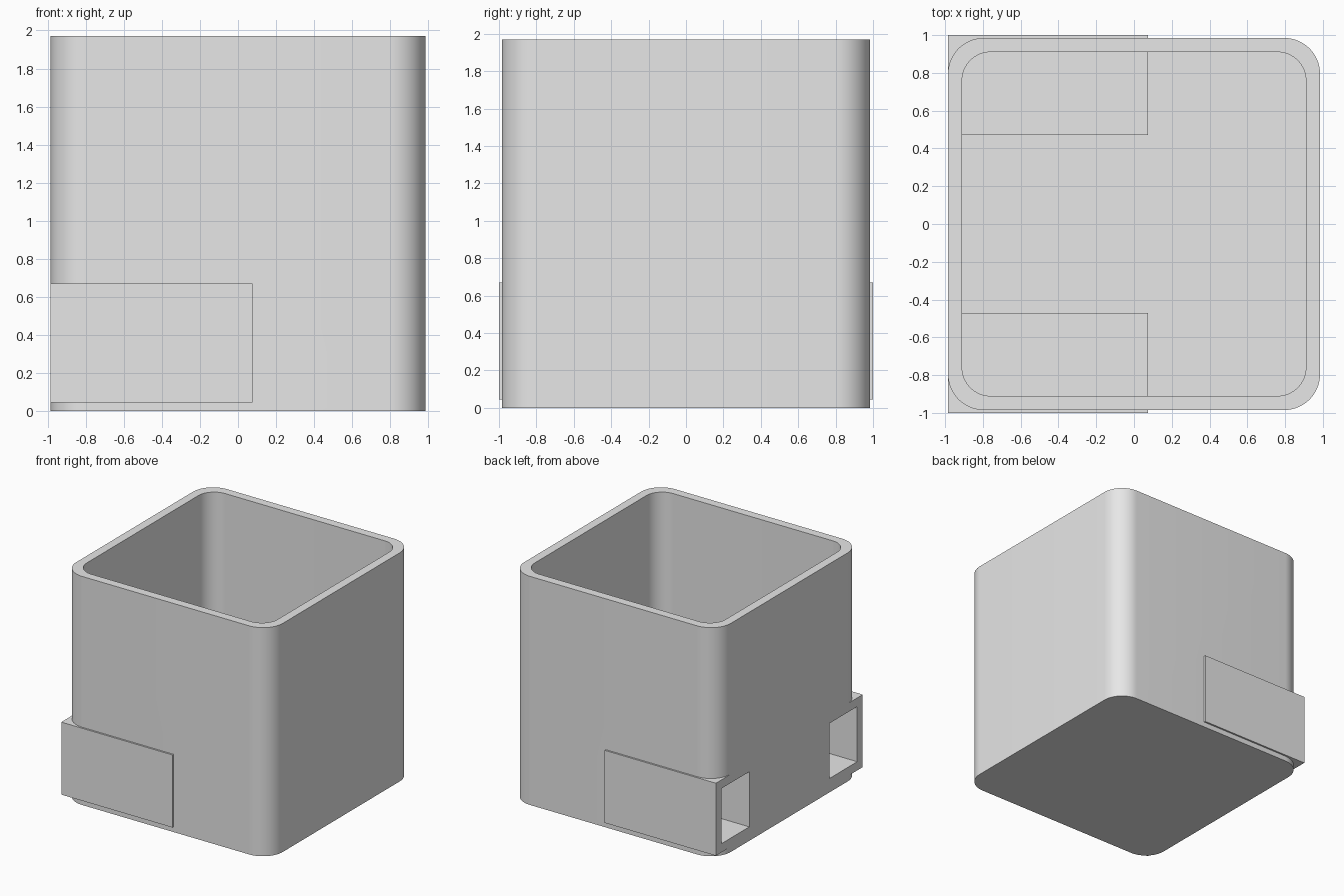
import bpy, bmesh, math

cube = bpy.data.objects.get("Cube")
if cube:
    bpy.data.objects.remove(cube, do_unlink=True)

grey = bpy.data.materials.new("plain grey")
grey.use_nodes = True
grey.diffuse_color = (0.8, 0.8, 0.8, 1)
grey.node_tree.nodes["Principled BSDF"].inputs["Base Color"].default_value = (0.8, 0.8, 0.8, 1)

HALF, HEIGHT, WALL = 0.985, 1.97, 0.075
SEGMENTS = 16


def finish(name, bm):
    bmesh.ops.recalc_face_normals(bm, faces=bm.faces)
    mesh = bpy.data.meshes.new(name)
    bm.to_mesh(mesh)
    bm.free()
    mesh.materials.append(grey)
    obj = bpy.data.objects.new(name, mesh)
    bpy.context.collection.objects.link(obj)
    return obj


def rounded_square(bm, half, radius, z):
    """Ring of vertices around a square with rounded corners."""
    ring = []
    for corner in range(4):
        middle = math.radians(45 + 90 * corner)
        cx = math.copysign(half - radius, math.cos(middle))
        cy = math.copysign(half - radius, math.sin(middle))
        for i in range(SEGMENTS + 1):
            a = math.radians(90 * corner + 90 * i / SEGMENTS)
            ring.append(bm.verts.new((cx + radius * math.cos(a), cy + radius * math.sin(a), z)))
    return ring


def box(name, low, high):
    bm = bmesh.new()
    bmesh.ops.create_cube(bm, size=1)
    for v in bm.verts:
        v.co = [lo + (c + 0.5) * (hi - lo) for c, lo, hi in zip(v.co, low, high)]
    return finish(name, bm)


def combine(target, tool, operation):
    """Apply a boolean and discard its tool."""
    tool.hide_render = True
    mod = target.modifiers.new(operation.title(), 'BOOLEAN')
    mod.operation, mod.object, mod.solver = operation, tool, 'EXACT'
    bpy.context.view_layer.objects.active = target
    bpy.ops.object.modifier_apply(modifier=mod.name)
    bpy.data.objects.remove(tool, do_unlink=True)


# Open container with a solid floor
bm = bmesh.new()
rings = [rounded_square(bm, HALF, 0.19, 0), rounded_square(bm, HALF, 0.19, HEIGHT),
         rounded_square(bm, HALF - WALL, 0.15, HEIGHT), rounded_square(bm, HALF - WALL, 0.15, WALL)]
for a, b in zip(rings, rings[1:]):
    for i in range(len(a)):
        j = (i + 1) % len(a)
        bm.faces.new((a[i], a[j], b[j], b[i]))
bm.faces.new(rings[0])
bm.faces.new(rings[-1])
container = finish("square_container", bm)

# Two sleeves set in the walls, then their pockets opening to the side
LOW_Z, HIGH_Z, END_X = 0.045, 0.67, 0.075
INNER_Y, OUTER_Y = 0.47, 1.0
for side in (-1, 1):
    y0, y1 = sorted((side * INNER_Y, side * OUTER_Y))
    sleeve = box("sleeve", (-HALF, y0, LOW_Z), (END_X, y1, HIGH_Z))
    combine(container, sleeve, 'UNION')
    pocket = box("pocket_cutter", (-HALF - 0.2, y0 + WALL, LOW_Z + WALL),
                 (END_X - WALL, y1 - WALL, HIGH_Z - WALL))
    combine(container, pocket, 'DIFFERENCE')

# Smooth corners, sharp rims
bpy.ops.object.select_all(action='DESELECT')
container.select_set(True)
bpy.context.view_layer.objects.active = container
bpy.ops.object.shade_smooth_by_angle(angle=math.radians(30))
